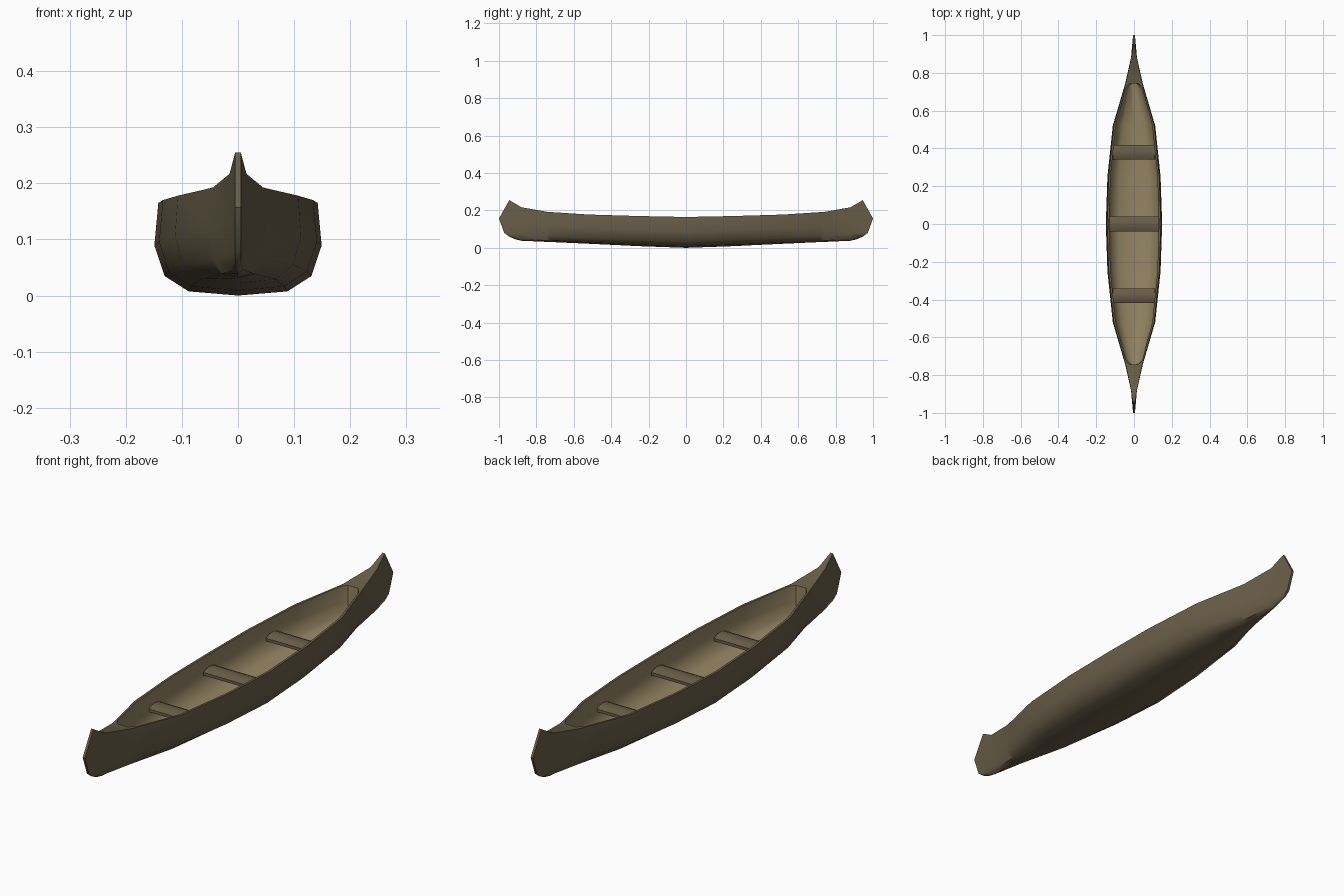
import bpy, bmesh, math

if "Cube" in bpy.data.objects:
    bpy.data.objects.remove(bpy.data.objects["Cube"])

def material(name, rgb):
    m = bpy.data.materials.new(name)
    m.diffuse_color = (*rgb, 1)
    m.use_nodes = True
    m.node_tree.nodes["Principled BSDF"].inputs["Base Color"].default_value = m.diffuse_color
    return m

bark = material("dark_wood", (0.14, 0.11, 0.065))
tan = material("tan_lining", (0.30, 0.235, 0.125))

# half cross-section: (share of gunwale half-width, share of height)
SECTION = [(1, 1), (1.05, .54), (.92, .21), (.62, .045), (0, 0)]
# stations from the middle to the bow: y, keel z, gunwale z, outer and inner half-width
STATIONS = [(0, 0, .165, .142, .132), (.25, .009, .170, .134, .124),
            (.52, .022, .178, .107, .097), (.72, .031, .191, .051, .044),
            (.745, .032, .193, .044, .022), (.88, .038, .217, .015, 0)]
# curved stem, gunwale to keel: y, z
STEM = [(.945, .255), (1.0, .157), (.972, .08), (.945, .06), (.91, .045)]

def full(half):
    """Mirror a half section across x = 0, sharing the keel point."""
    return half + [(-x, y, z) for x, y, z in reversed(half[:-1])]

def ring(y, keel, top, w):
    return full([(w * a, y, keel + (top - keel) * b) for a, b in SECTION])

def finish(bm, name, mats, angle):
    bmesh.ops.recalc_face_normals(bm, faces=bm.faces[:])
    me = bpy.data.meshes.new(name)
    bm.to_mesh(me)
    bm.free()
    ob = bpy.data.objects.new(name, me)
    bpy.context.collection.objects.link(ob)
    for m in mats:
        me.materials.append(m)
    bpy.ops.object.select_all(action='DESELECT')
    ob.select_set(True)
    bpy.context.view_layer.objects.active = ob
    bpy.ops.object.shade_smooth_by_angle(angle=math.radians(angle))
    return ob

# hull: outer skin, rim, end decks and lining in one closed shell
bm = bmesh.new()

def add(points):
    return [bm.verts.new(p) for p in points]

def skin(rings, index):
    for a, b in zip(rings, rings[1:]):
        for i in range(8):
            bm.faces.new((a[i], a[i + 1], b[i + 1], b[i])).material_index = index

def cap(r, index):
    for i in range(4):
        f = [r[i], r[i + 1], r[7 - i], r[8 - i]]
        bm.faces.new(list(dict.fromkeys(f))).material_index = index

order = [(-1, s) for s in reversed(STATIONS)] + [(1, s) for s in STATIONS[1:]]
stems = [add(full([(.005 if i < 4 else 0, d * y, z) for i, (y, z) in enumerate(STEM)]))
         for d in (-1, 1)]
outer = [stems[0]] + [add(ring(d * s[0], s[1], s[2], s[3])) for d, s in order] + [stems[1]]
inner = [add(ring(d * s[0], s[1] + .014, s[2], s[4])) for d, s in order[1:-1]]
skin(outer, 0)
skin(inner, 1)
for r in stems:
    cap(r, 0)
for r in (inner[0], inner[-1]):
    cap(r, 1)
# rim
mid = outer[2:-2]
for k in range(len(mid) - 1):
    for i in (0, 8):
        bm.faces.new((mid[k][i], mid[k + 1][i], inner[k + 1][i], inner[k][i]))
# decks at both ends
for o, n, near, tip in ((mid[0], inner[0], outer[1], outer[0]),
                        (mid[-1], inner[-1], outer[-2], outer[-1])):
    bm.faces.new((o[0], n[0], n[8], o[8], near[8], near[0]))
    bm.faces.new((near[0], near[8], tip[8], tip[0]))
finish(bm, "hull", [bark, tan], 45)

# seats: thin, gently arched planks
def seat(name, y, half):
    bm = bmesh.new()
    prof = [(-.039, .094), (-.039, .106), (-.02, .114), (0, .117), (.02, .114),
            (.039, .106), (.039, .094)]
    a, b = ([bm.verts.new((x, y + p, z)) for p, z in prof] for x in (-half, half))
    n = len(prof)
    for i in range(n):
        j = (i + 1) % n
        bm.faces.new((a[i], a[j], b[j], b[i]))
    bm.faces.new(a)
    bm.faces.new(b)
    finish(bm, name, [bark], 40)

seat("front_seat", -.38, .112)
seat("middle_seat", 0, .130)
seat("rear_seat", .38, .112)
